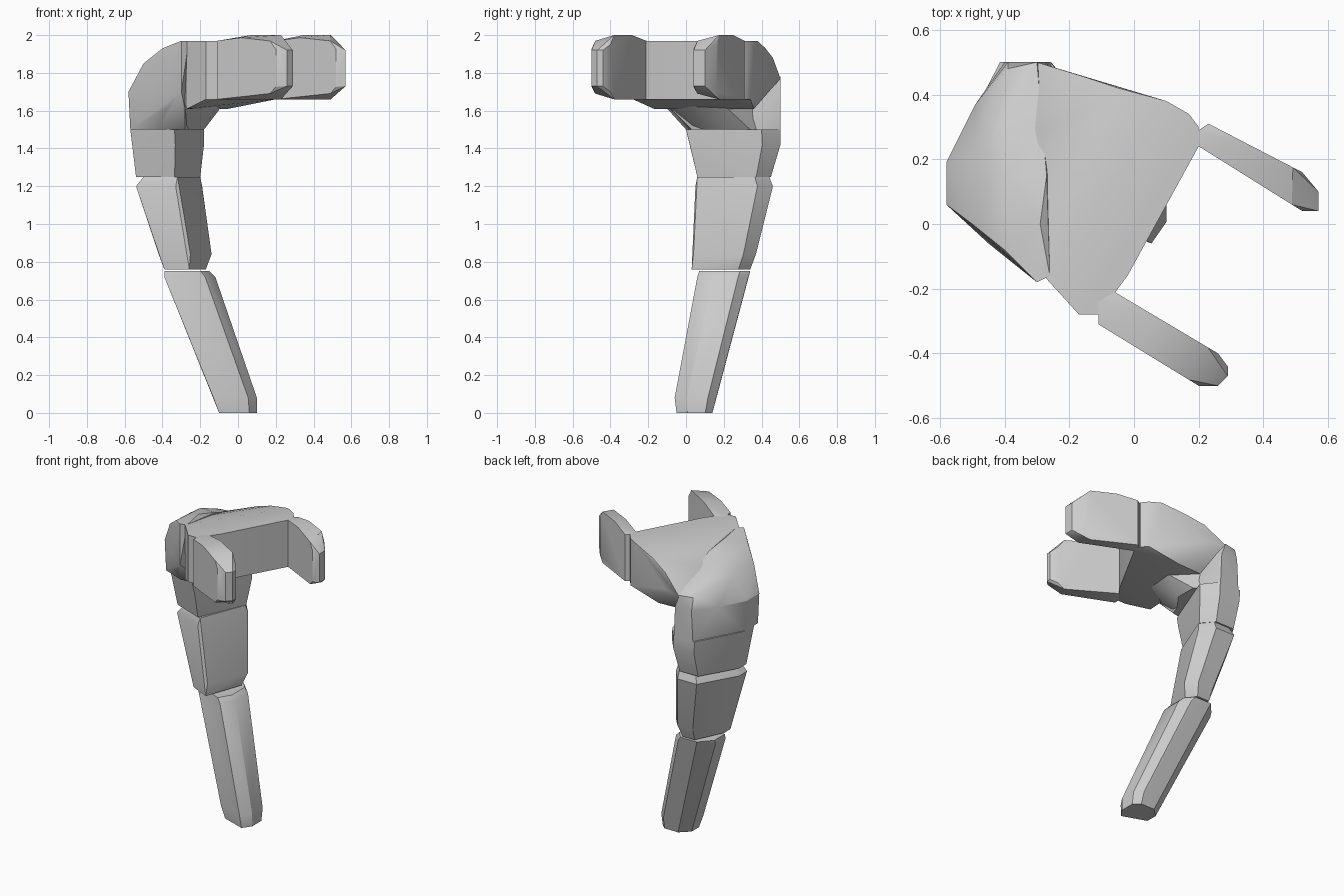
import bpy
import bmesh

cube = bpy.data.objects.get("Cube")
if cube:
    bpy.data.objects.remove(cube, do_unlink=True)

# One plain grey for the whole model
grey = bpy.data.materials.new("plain grey")
grey.use_nodes = True
colour = (0.6, 0.6, 0.6, 1)
grey.diffuse_color = colour
grey.node_tree.nodes["Principled BSDF"].inputs["Base Color"].default_value = colour

# Limb cross-sections, as fractions of width and depth
FLAT_FRONT = ((0, 0.3), (0.8, 0), (1, 0.3), (1, 0.8), (0.8, 1), (0.3, 1), (0, 0.7))
BROAD_SIDE = ((0, 0.2), (0.6, 0), (1, 0.8), (0.8, 1), (0.4, 1), (0, 0.4))


def at_height(height, *outline):
    """Horizontal section through the given points."""
    return [(x, y, height) for x, y in outline]


def limb_section(shape, height, left, right, front, back):
    """Horizontal section of a limb, fitted to its extents."""
    return [(left + (right - left) * u, front + (back - front) * v, height)
            for u, v in shape]


def convex_part(name, *sections):
    """Wrap a set of sections in a faceted solid."""
    mesh = bpy.data.meshes.new(name)
    bm = bmesh.new()
    for section in sections:
        for point in section:
            bm.verts.new(point)
    hull = bmesh.ops.convex_hull(bm, input=bm.verts)
    unused = {v for key in ("geom_interior", "geom_unused") for v in hull[key]
              if isinstance(v, bmesh.types.BMVert)}
    bmesh.ops.delete(bm, geom=list(unused), context="VERTS")
    bmesh.ops.dissolve_limit(bm, angle_limit=0.02, verts=bm.verts, edges=bm.edges)
    bmesh.ops.recalc_face_normals(bm, faces=bm.faces)
    bm.to_mesh(mesh)
    bm.free()
    mesh.materials.append(grey)
    part = bpy.data.objects.new(name, mesh)
    bpy.context.collection.objects.link(part)
    bpy.ops.object.select_all(action="DESELECT")
    part.select_set(True)
    bpy.context.view_layer.objects.active = part
    bpy.ops.object.shade_smooth_by_angle(angle=0.5)


# Leaning lower limb, with a flat foot
convex_part("lower_limb",
            limb_section(FLAT_FRONT, 0, -0.1, 0.1, -0.05, 0.14),
            limb_section(FLAT_FRONT, 0.08, -0.13, 0.1, -0.06, 0.16),
            limb_section(FLAT_FRONT, 0.72, -0.39, -0.12, 0.06, 0.33),
            limb_section(FLAT_FRONT, 0.75, -0.39, -0.15, 0.07, 0.34))

# Middle limb, with one broad face towards the prongs
convex_part("middle_limb",
            limb_section(BROAD_SIDE, 0.76, -0.39, -0.17, 0.03, 0.34),
            limb_section(BROAD_SIDE, 0.84, -0.42, -0.14, 0.04, 0.37),
            limb_section(BROAD_SIDE, 1.2, -0.54, -0.19, 0.05, 0.46),
            limb_section(BROAD_SIDE, 1.25, -0.5, -0.2, 0.06, 0.44))

# Upper limb, flaring towards the shoulder
convex_part("upper_limb",
            limb_section(BROAD_SIDE, 1.25, -0.54, -0.2, 0.06, 0.45),
            limb_section(BROAD_SIDE, 1.42, -0.56, -0.18, 0.02, 0.5),
            limb_section(BROAD_SIDE, 1.5, -0.57, -0.18, 0, 0.5))

# Rounded shoulder, falling away at the back
convex_part("shoulder",
            at_height(1.5, (-0.57, 0.06), (-0.42, 0), (-0.28, 0.03), (-0.19, 0.3),
                      (-0.26, 0.5), (-0.4, 0.5), (-0.57, 0.19)),
            at_height(1.61, (-0.38, -0.09), (-0.28, -0.08)),
            at_height(1.7, (-0.58, 0.06), (-0.58, 0.19), (-0.49, 0.37), (-0.39, 0.5),
                      (-0.27, 0.5), (-0.45, -0.06), (-0.3, -0.18)),
            at_height(1.78, (-0.39, 0.48), (-0.3, 0.5)),
            at_height(1.85, (-0.5, 0), (-0.49, 0.2), (-0.39, 0.34), (-0.3, 0.3)),
            at_height(1.93, (-0.4, -0.08), (-0.38, 0.15), (-0.27, 0.15)),
            at_height(1.97, (-0.3, -0.18), (-0.26, -0.16), (-0.29, 0)))

# Broad palm, sloping down at the back and rising underneath to its front face
front_face = ((-0.17, -0.28), (-0.11, -0.28), (-0.02, -0.16),
              (0.2, 0.24), (0.2, 0.3), (0.17, 0.34))
convex_part("palm",
            at_height(1.97, *front_face, (-0.27, -0.17), (0.1, 0.38)),
            at_height(1.66, *front_face),
            at_height(1.61, (-0.27, -0.17), (-0.25, 0.35), (-0.05, 0.36)),
            at_height(1.93, (-0.27, 0.1), (-0.05, 0.42)),
            at_height(1.88, (-0.17, 0.46), (-0.3, 0.28)),
            at_height(1.77, (-0.17, 0.46), (-0.3, 0.5), (-0.36, 0.4)))

# Wedge joining the palm to the upper limb
convex_part("palm_root",
            at_height(1.5, (-0.3, 0.04), (-0.18, 0.2), (-0.18, 0.34), (-0.3, 0.45)),
            at_height(1.63, (-0.28, -0.1), (-0.11, 0.02), (-0.08, 0.2), (-0.28, 0.4)))

# Side profile of a prong: fraction of its length, and height
profile = ((0, 1.66), (0.9, 1.66), (1, 1.7), (1, 1.95), (0.9, 2), (0.4, 2), (0, 1.97))


def side_of_prong(start, end, slope):
    """One upright side, its edges drawn in towards the tip by the slope."""
    middle = 1.83
    return [(start[0] + (end[0] - start[0]) * t,
             start[1] + (end[1] - start[1]) * t,
             middle + (height - middle) * (1 - slope * t))
            for t, height in profile]


def prong(name, root, outer, inner, nose):
    """Upright slab from a narrow root to a blunt nose."""
    convex_part(name,
                side_of_prong(outer[0], outer[1], 0.2),
                side_of_prong(inner[0], inner[1], 0),
                at_height(1.66, root),
                at_height(1.97, root),
                at_height(1.73, *nose),
                at_height(1.92, *nose))


# Two prongs, side by side
prong("front_prong", root=(-0.11, -0.24),
      outer=((-0.11, -0.31), (0.2, -0.5)), inner=((-0.06, -0.21), (0.26, -0.4)),
      nose=((0.29, -0.44), (0.29, -0.47), (0.26, -0.5)))
prong("back_prong", root=(0.2, 0.29),
      outer=((0.2, 0.24), (0.52, 0.04)), inner=((0.23, 0.31), (0.52, 0.16)),
      nose=((0.57, 0.1), (0.57, 0.04)))
